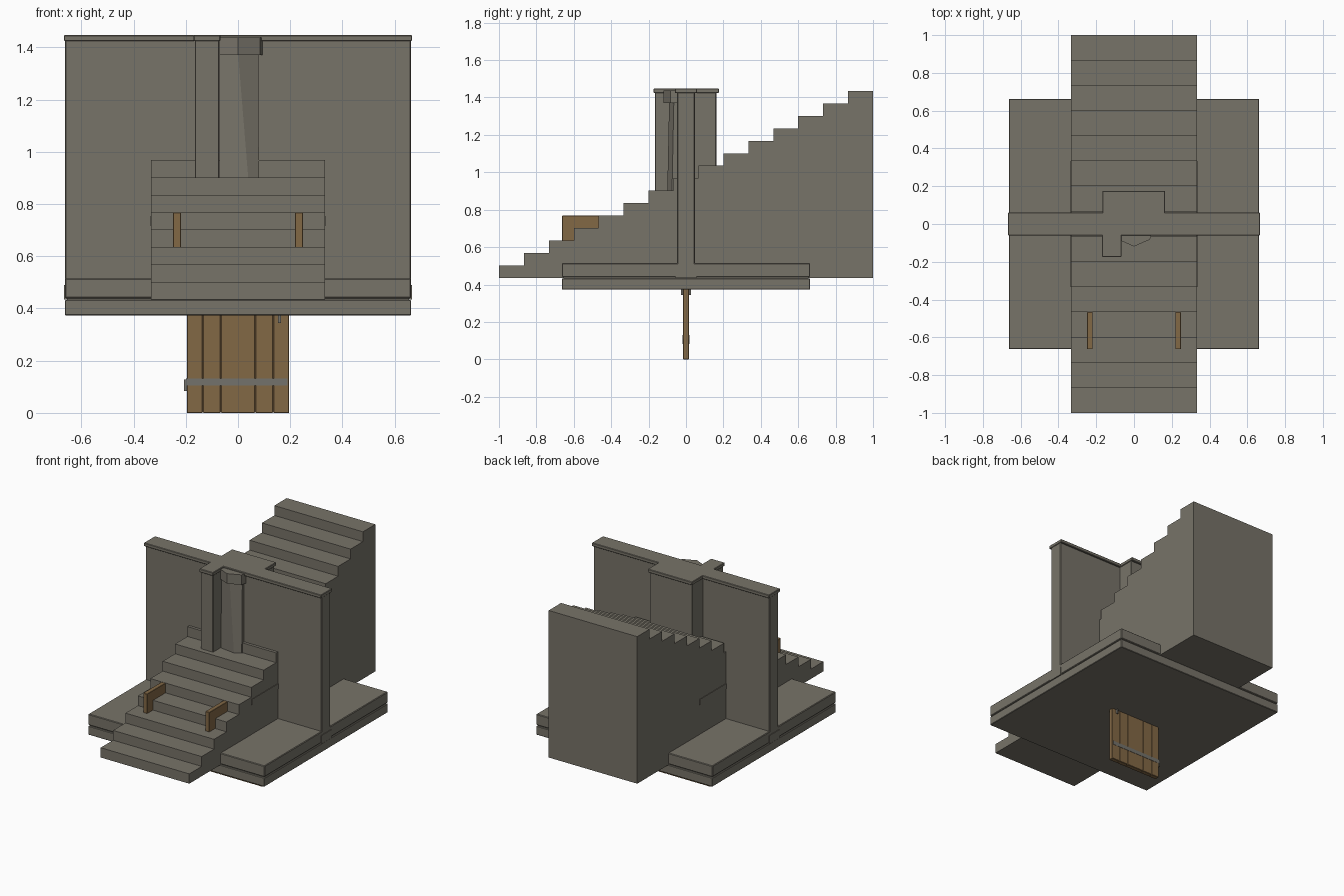
import bpy
import bmesh

if "Cube" in bpy.data.objects:
    bpy.data.objects.remove(bpy.data.objects["Cube"])


def material(name, rgb):
    m = bpy.data.materials.new(name)
    m.use_nodes = True
    m.diffuse_color = (*rgb, 1)
    bsdf = m.node_tree.nodes["Principled BSDF"]
    bsdf.inputs["Base Color"].default_value = (*rgb, 1)
    bsdf.inputs["Roughness"].default_value = 0.9
    return m


STONE = material("grey stone", (0.185, 0.172, 0.140))
WOOD = material("brown wood", (0.225, 0.138, 0.060))
IRON = material("dull iron", (0.175, 0.170, 0.150))


def finish(name, bm, mat):
    bmesh.ops.recalc_face_normals(bm, faces=bm.faces)
    mesh = bpy.data.meshes.new(name)
    bm.to_mesh(mesh)
    bm.free()
    mesh.materials.append(mat)
    obj = bpy.data.objects.new(name, mesh)
    bpy.context.scene.collection.objects.link(obj)
    return obj


def box(name, x, y, z, mat=STONE, bevel=0):
    """Box from (min, max) pairs along each axis."""
    bm = bmesh.new()
    bmesh.ops.create_cube(bm, size=1)
    for v in bm.verts:
        v.co = [a + (c + 0.5) * (b - a) for c, (a, b) in zip(v.co, (x, y, z))]
    obj = finish(name, bm, mat)
    if bevel:
        mod = obj.modifiers.new("edge", "BEVEL")
        mod.width = bevel
        mod.segments = 1
    return obj


def loft(name, lower, upper, z0, z1, mat=STONE):
    """Prism between two outlines with the same number of points."""
    bm = bmesh.new()
    a = [bm.verts.new((x, y, z0)) for x, y in lower]
    b = [bm.verts.new((x, y, z1)) for x, y in upper]
    bm.faces.new(a)
    bm.faces.new(b)
    for i in range(len(a)):
        j = (i + 1) % len(a)
        bm.faces.new((a[i], a[j], b[j], b[i]))
    return finish(name, bm, mat)


# Staircase: stepped side profile extruded across its width
STEPS, BASE = 15, 0.435
run, rise, half = 2 / STEPS, 1 / STEPS, 1 / 3
profile = [(-1, BASE)]
for i in range(STEPS):
    top = BASE + (i + 1) * rise
    profile += [(-1 + i * run, top), (-1 + (i + 1) * run, top)]
profile.append((1, BASE))
bm = bmesh.new()
side = bm.faces.new([bm.verts.new((-half, y, z)) for y, z in profile])
ext = bmesh.ops.extrude_face_region(bm, geom=[side])
for v in ext["geom"]:
    if isinstance(v, bmesh.types.BMVert):
        v.co.x = half
finish("staircase", bm, STONE)

# Base platform in two layers with a narrow joint
S = 0.663
box("base_slab", (-S, S), (-S, S), (0.373, 0.433), bevel=0.003)
box("joint_core", (-0.655, 0.655), (-0.655, 0.655), (0.43, 0.442))
for label, s in (("left", 1), ("right", -1)):
    span = sorted((0.32 * s, S * s))
    box(label + "_upper_slab", span, (-S, S), (0.439, 0.514), bevel=0.004)
    # Wall foot, string course and step rail on each side
    box(label + "_wall_foot", sorted((0.6 * s, 0.667 * s)),
        (-0.055, 0.055), (0.434, 0.49))
    box(label + "_string_course", sorted((0.32 * s, 0.337 * s)),
        (-half, half), (0.717, 0.753))
    box(label + "_step_rail", sorted((0.219 * s, 0.249 * s)),
        (-0.663, -0.467), (0.634, 0.768), WOOD, 0.002)

# Cross wall with coping
box("cross_wall", (-S, S), (-0.047, 0.047), (0.44, 1.428), bevel=0.004)
box("wall_coping", (-0.667, 0.667), (-0.06, 0.06), (1.424, 1.447), bevel=0.003)

# Square front pier and its coping
box("front_pier", (-0.165, -0.072), (-0.165, 0), (0.89, 1.428), bevel=0.003)
box("front_pier_coping", (-0.17, -0.067), (-0.174, 0), (1.424, 1.447), bevel=0.003)

# Broad rear pier and its coping
box("rear_pier", (-0.16, 0.16), (0, 0.162), (0.96, 1.428), bevel=0.003)
box("rear_pier_coping", (-0.168, 0.165), (0, 0.176), (1.424, 1.447), bevel=0.003)

# Faceted half column with a wider capital
foot = [(-0.07, -0.03), (-0.07, -0.085), (0.04, -0.1), (0.08, -0.075), (0.08, -0.03)]
neck = [(-0.07, -0.03), (-0.07, -0.075), (0.0, -0.09), (0.078, -0.065), (0.078, -0.03)]
cap = [(-0.07, -0.03), (-0.07, -0.088), (0.0, -0.119), (0.085, -0.082), (0.097, -0.03)]
loft("half_column", foot, neck, 0.89, 1.38)
loft("half_column_capital", cap, cap, 1.37, 1.438)

# Hanging plank panel: five boards over a thin backing
box("panel_backing", (-0.196, 0.196), (-0.012, 0.012), (0.002, 0.38), WOOD)
edges = (-0.197, -0.135, -0.066, 0.066, 0.135, 0.197)
for i, (a, b) in enumerate(zip(edges, edges[1:])):
    box(f"panel_board_{i + 1}", (a + 0.001, b - 0.001), (-0.016, 0.016),
        (0, 0.38), WOOD, 0.002)

# Iron strap around the panel, its end clasp, and the top bracket
box("panel_strap", (-0.2, 0.19), (-0.018, 0.018), (0.105, 0.131), IRON)
box("strap_clasp", (-0.206, -0.195), (-0.018, 0.018), (0.083, 0.127), IRON)
box("top_bracket", (0.154, 0.164), (-0.028, 0.028), (0.345, 0.375), IRON)
